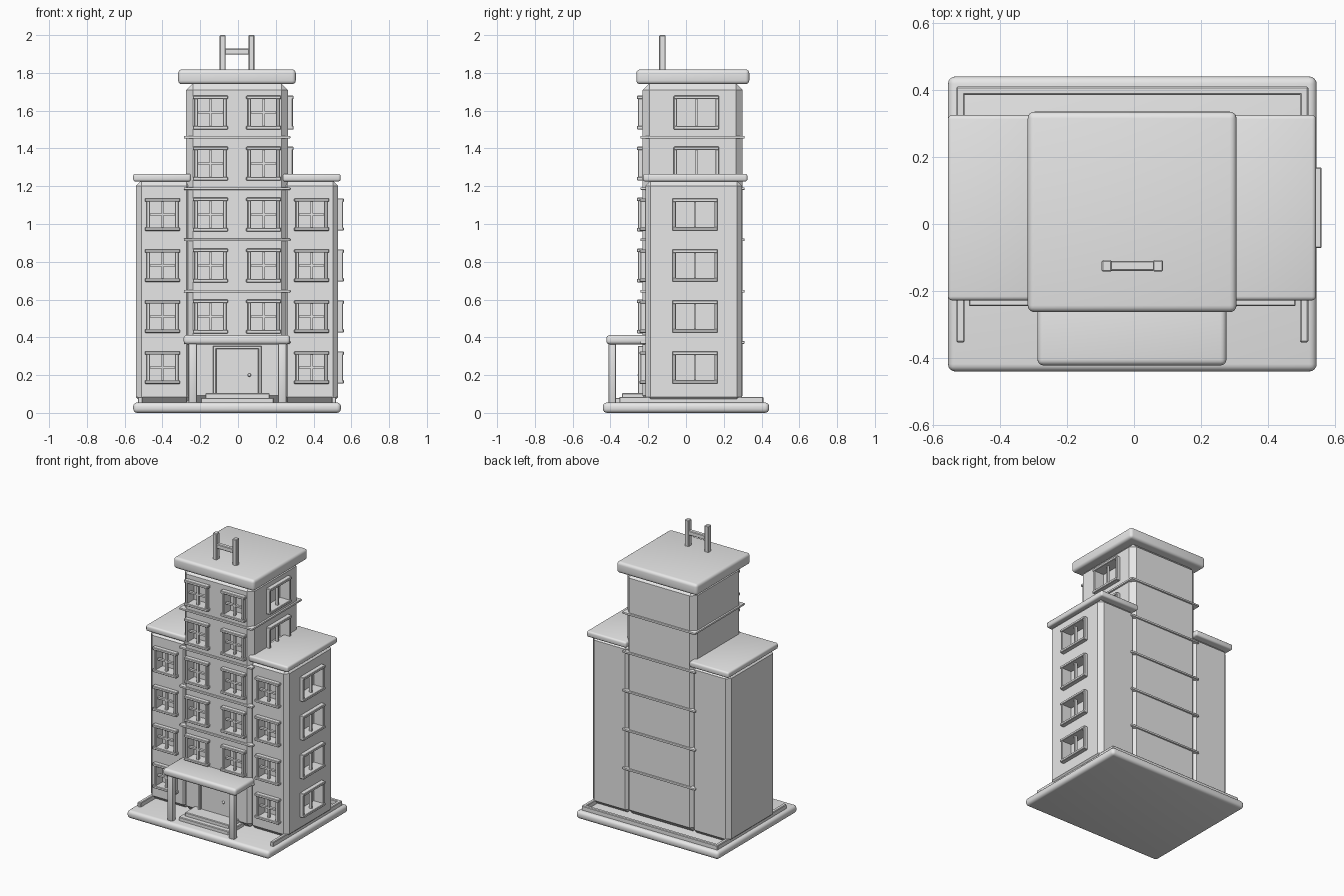
import bpy
import bmesh
from mathutils import Vector

if "Cube" in bpy.data.objects:
    bpy.data.objects.remove(bpy.data.objects["Cube"], do_unlink=True)

GREY = (0.8, 0.8, 0.8, 1)
mat = bpy.data.materials.new("plain grey")
mat.use_nodes = True
mat.diffuse_color = GREY
mat.node_tree.nodes["Principled BSDF"].inputs["Base Color"].default_value = GREY


def activate(ob):
    bpy.ops.object.select_all(action='DESELECT')
    ob.select_set(True)
    bpy.context.view_layer.objects.active = ob


def make(name, boxes, bevel=0.0, segments=1):
    """One object from boxes given as (x0, x1, y0, y1, z0, z1)."""
    bm = bmesh.new()
    for b in boxes:
        lo = Vector((min(b[0:2]), min(b[2:4]), min(b[4:6])))
        hi = Vector((max(b[0:2]), max(b[2:4]), max(b[4:6])))
        for v in bmesh.ops.create_cube(bm, size=1)["verts"]:
            v.co = Vector(lo[i] + (v.co[i] + 0.5) * (hi[i] - lo[i]) for i in range(3))
    if bevel:
        bmesh.ops.bevel(bm, geom=bm.edges[:], offset=bevel, segments=segments,
                        profile=0.5, affect='EDGES')
    me = bpy.data.meshes.new(name)
    bm.to_mesh(me)
    bm.free()
    me.materials.append(mat)
    ob = bpy.data.objects.new(name, me)
    bpy.context.collection.objects.link(ob)
    if segments > 1:
        activate(ob)
        bpy.ops.object.shade_smooth_by_angle(angle=0.6)
    return ob


def place(side, face, u0, u1, d0, d1, z0, z1):
    """Box on the front wall or the side wall; d is the distance outwards."""
    if side:
        return (face + d0, face + d1, u0, u1, z0, z1)
    return (u0, u1, face - d1, face - d0, z0, z1)


RECESS = 0.05


def window(name, side, face, u, z, w, h=0.178):
    """Framed window with glazing bars; returns the box to cut from the wall."""
    a, c, t = w / 2, h / 2, 0.018
    inset = 0 if side else 0.008
    j = a - inset

    def part(*dims):
        return place(side, face, *dims)

    make(name + "_frame", [
        part(u - a, u + a, -0.01, 0.03, z - c, z - c + t),
        part(u - a, u + a, -0.01, 0.03, z + c - t, z + c),
        part(u - j, u - j + t, -0.01, 0.025, z - c + t / 2, z + c - t / 2),
        part(u + j - t, u + j, -0.01, 0.025, z - c + t / 2, z + c - t / 2),
    ], 0.003)
    bars = [part(u - 0.006, u + 0.006, -0.01, 0.008, z - c + t, z + c - t)]
    if not side:
        bars.append(part(u - j + t, u + j - t, -0.01, 0.008, z - 0.006, z + 0.006))
    make(name + "_bars", bars)
    return part(u - j + t, u + j - t, -RECESS, 0.05, z - c + t, z + c - t)


def cut(wall, boxes):
    cutter = make("cutter", boxes)
    cutter.hide_render = True
    mod = wall.modifiers.new("openings", 'BOOLEAN')
    mod.operation = 'DIFFERENCE'
    mod.solver = 'EXACT'
    mod.object = cutter
    activate(wall)
    bpy.ops.object.modifier_apply(modifier=mod.name)
    bpy.data.objects.remove(cutter, do_unlink=True)


# Ground slab and low kerb around the back and sides
make("base_slab", [(-0.555, 0.545, -0.44, 0.44, 0, 0.055)], 0.022, 4)
make("kerb", [
    (-0.53, -0.505, -0.353, 0.41, 0.05, 0.085),
    (0.495, 0.52, -0.353, 0.41, 0.05, 0.085),
    (-0.53, 0.52, 0.385, 0.41, 0.05, 0.085),
], 0.004)

# Walls
tower = make("tower", [(-0.275, 0.265, -0.23, 0.30, 0.055, 1.745)], 0.036)
left_wing = make("left_wing", [(0.235, 0.53, -0.215, 0.297, 0.055, 1.23)], 0.028)
right_wing = make("right_wing", [(-0.54, -0.245, -0.215, 0.297, 0.055, 1.23)], 0.028)

# Tower windows: two per floor in front, two upper ones on the side
rows = [0.24 + 0.27 * i for i in range(6)]
holes = []
for i, z in enumerate(rows[1:]):
    for x in (-0.146, 0.136):
        holes.append(window(f"tower_window_{i}", False, -0.23, x, z, 0.185))
for z in rows[4:]:
    holes.append(window("tower_side_window", True, 0.265, 0.055, z, 0.24))
cut(tower, holes)

# Wing windows: one per floor in front, one per floor on the left side
for wall, x in ((right_wing, -0.4), (left_wing, 0.39)):
    holes = []
    for z in rows[:4]:
        holes.append(window(wall.name + "_window", False, -0.215, x, z, 0.185, 0.172))
        if x > 0:
            holes.append(window("side_window", True, 0.53, 0.048, z, 0.24, 0.17))
    cut(wall, holes)

# Roofs
make("tower_roof", [(-0.317, 0.306, -0.263, 0.335, 1.74, 1.818)], 0.02, 4)
make("right_wing_roof", [(-0.555, -0.25, -0.228, 0.325, 1.225, 1.266)], 0.012, 3)
make("left_wing_roof", [(0.237, 0.543, -0.228, 0.325, 1.225, 1.266)], 0.012, 3)

# Thin bands between the floors
for i in range(5):
    z = 0.373 + 0.2715 * i
    make(f"floor_band_{i}", [(-0.287, 0.277, -0.241, 0.311, z - 0.007, z + 0.007)], 0.004, 2)

# Rooftop sign frame
make("roof_sign", [
    (-0.097, -0.066, -0.142, -0.108, 1.81, 2.0),
    (0.056, 0.087, -0.142, -0.108, 1.81, 2.0),
    (-0.07, 0.06, -0.14, -0.11, 1.897, 1.928),
], 0.004)

# Entrance: canopy, columns, steps and door
make("canopy", [(-0.288, 0.276, -0.422, -0.2, 0.363, 0.412)], 0.018, 4)
for x in (-0.24, 0.235):
    make("canopy_column", [(x - 0.022, x + 0.022, -0.411, -0.371, 0.05, 0.37)], 0.008, 2)
make("lower_step", [(-0.197, 0.19, -0.375, -0.2, 0.05, 0.08)], 0.004)
make("upper_step", [(-0.173, 0.167, -0.34, -0.2, 0.075, 0.105)], 0.004)
make("door_frame", [
    (-0.133, -0.115, -0.255, -0.2, 0.1, 0.355),
    (0.107, 0.125, -0.255, -0.2, 0.1, 0.355),
    (-0.133, 0.125, -0.255, -0.2, 0.338, 0.355),
], 0.003)
make("door", [(-0.116, 0.108, -0.24, -0.2, 0.1, 0.34)])
bpy.ops.mesh.primitive_uv_sphere_add(segments=12, ring_count=8, radius=0.009,
                                     location=(0.06, -0.247, 0.2))
knob = bpy.context.object
knob.name = "door_knob"
knob.data.materials.append(mat)
bpy.ops.object.shade_smooth()
